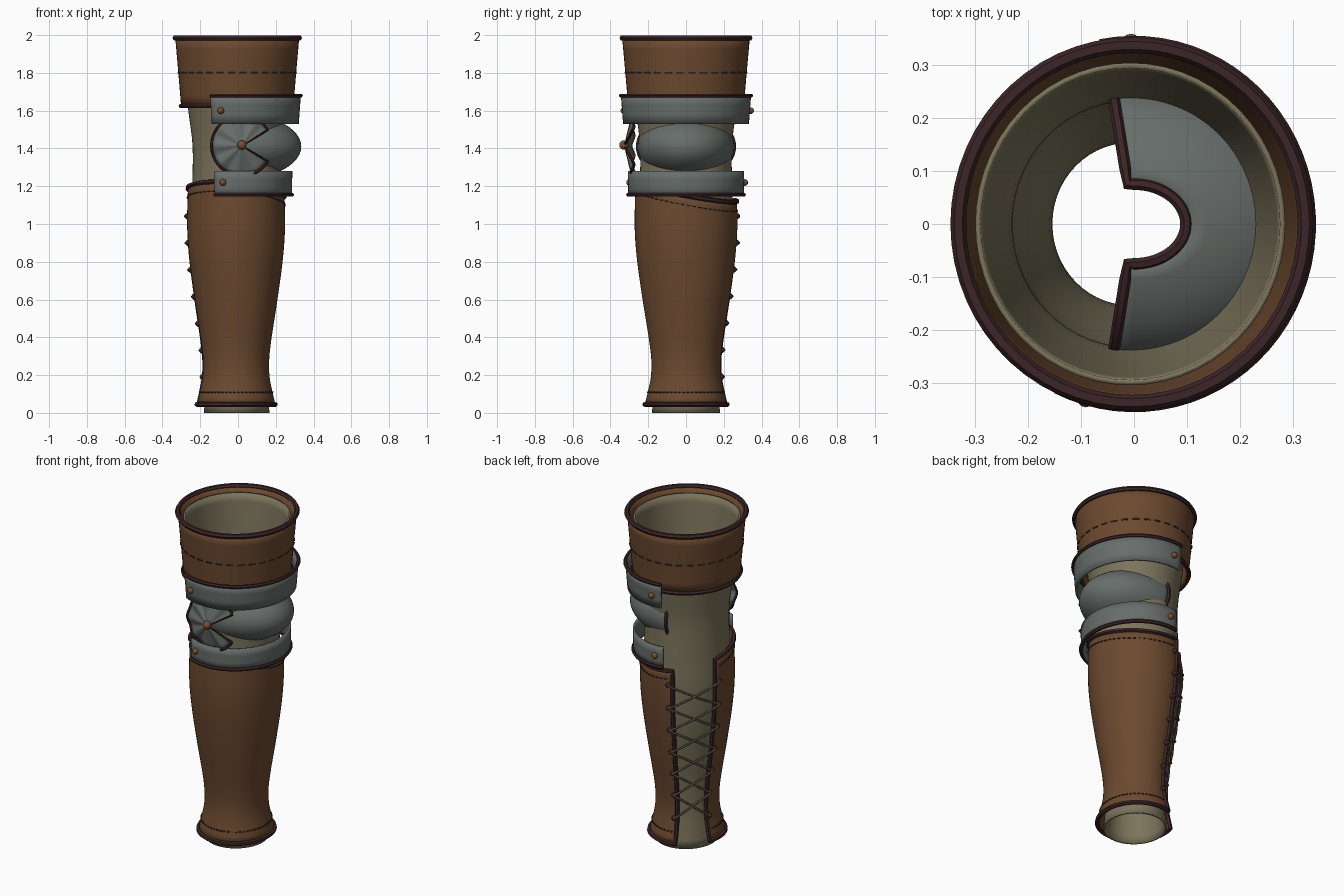
import bpy, bmesh, math
from math import sin, cos, radians, pi

if "Cube" in bpy.data.objects:
    bpy.data.objects.remove(bpy.data.objects["Cube"])


def material(name, rgb):
    m = bpy.data.materials.new(name)
    m.diffuse_color = (*rgb, 1)
    m.use_nodes = True
    m.node_tree.nodes["Principled BSDF"].inputs["Base Color"].default_value = m.diffuse_color
    return m


LEATHER = material("brown leather", (0.15, 0.068, 0.029))
CLOTH = material("khaki cloth", (0.20, 0.175, 0.105))
STEEL = material("grey steel", (0.135, 0.155, 0.145))
TRIM = material("dark maroon trim", (0.045, 0.018, 0.02))
RIVET = material("copper rivet", (0.19, 0.075, 0.032))
THREAD = material("dark thread", (0.04, 0.03, 0.022))
CORD = material("lace cord", (0.15, 0.13, 0.085))


def interp(prof, z):
    """Smooth radius lookup in a (z, r) profile."""
    n = len(prof)
    for i in range(n - 1):
        if z <= prof[i + 1][0] or i == n - 2:
            (z1, r1), (z2, r2) = prof[i], prof[i + 1]
            z0, r0 = prof[max(i - 1, 0)]
            z3, r3 = prof[min(i + 2, n - 1)]
            t, h = (z - z1) / (z2 - z1), z2 - z1
            m1, m2 = (r2 - r0) / (z2 - z0) * h, (r3 - r1) / (z3 - z1) * h
            return ((2*t**3 - 3*t*t + 1) * r1 + (t**3 - 2*t*t + t) * m1
                    + (3*t*t - 2*t**3) * r2 + (t**3 - t*t) * m2)


def ring(prof, a, z, cx, sy, out=0.0):
    """Point at angle a (degrees) on an oval turned surface."""
    r = interp(prof, z) + out
    return (cx + r * cos(radians(a)), r * sy * sin(radians(a)), z)


def finish(ob, mat):
    ob.data.materials.clear()
    ob.data.materials.append(mat)
    bpy.ops.object.select_all(action='DESELECT')
    ob.select_set(True)
    bpy.context.view_layer.objects.active = ob
    bpy.ops.object.shade_smooth_by_angle(angle=radians(40))


def sheet(name, f, nu, nv, mat, thick):
    """Grid surface f(u, v) given thickness inwards."""
    bm = bmesh.new()
    vs = [[bm.verts.new(f(i / nu, j / nv)) for j in range(nv + 1)] for i in range(nu + 1)]
    for i in range(nu):
        for j in range(nv):
            bm.faces.new((vs[i][j], vs[i+1][j], vs[i+1][j+1], vs[i][j+1]))
    bmesh.ops.remove_doubles(bm, verts=bm.verts, dist=1e-5)
    me = bpy.data.meshes.new(name)
    bm.to_mesh(me)
    bm.free()
    ob = bpy.data.objects.new(name, me)
    bpy.context.collection.objects.link(ob)
    finish(ob, mat)
    s = ob.modifiers.new("thickness", 'SOLIDIFY')
    s.thickness, s.offset = thick, -1
    return ob


def tubes(name, paths, rad, mat, closed=False):
    """Round cords along one or more point paths."""
    cu = bpy.data.curves.new(name, 'CURVE')
    cu.dimensions, cu.bevel_depth, cu.bevel_resolution = '3D', rad, 1
    cu.use_fill_caps = True
    for pts in paths:
        sp = cu.splines.new('POLY')
        sp.points.add(len(pts) - 1)
        for p, co in zip(sp.points, pts):
            p.co = (*co, 1)
        sp.use_cyclic_u = closed
    tmp = bpy.data.objects.new(name + "_path", cu)
    bpy.context.collection.objects.link(tmp)
    bpy.context.view_layer.update()
    me = bpy.data.meshes.new_from_object(tmp.evaluated_get(bpy.context.evaluated_depsgraph_get()))
    bpy.data.objects.remove(tmp)
    ob = bpy.data.objects.new(name, me)
    bpy.context.collection.objects.link(ob)
    finish(ob, mat)


def ball(name, loc, r, mat):
    bpy.ops.mesh.primitive_uv_sphere_add(segments=12, ring_count=8, radius=r, location=loc)
    ob = bpy.context.object
    ob.name = name
    finish(ob, mat)


def border(f, nu, nv):
    """Points around the edge of a sheet."""
    return ([f(i / nu, 0) for i in range(nu)] + [f(1, j / nv) for j in range(nv)]
            + [f(1 - i / nu, 1) for i in range(nu)] + [f(0, 1 - j / nv) for j in range(nv)])


def stitches(name, f, n, a0, a1):
    """Dashes along f(angle)."""
    step = (a1 - a0) / n
    tubes(name, [[f(a0 + step * (i + k)) for k in (0.2, 0.5, 0.8)] for i in range(n)], 0.004, THREAD)


# Inner cloth sleeve
SLEEVE = [(0, .174), (.1, .164), (.22, .157), (.4, .168), (.6, .198), (.8, .228), (1.0, .24),
          (1.2, .235), (1.42, .234), (1.6, .256), (1.96, .293)]
sheet("inner_sleeve", lambda u, v: ring(SLEEVE, 360 * u, 1.96 * v, -.007, 1.04), 56, 40, CLOTH, .01)

# Forearm leather, open at the back left, with a tilted top edge
ARM = [(.045, .208), (.1, .195), (.2, .176), (.32, .178), (.6, .219), (.8, .246), (.95, .258),
       (1.1, .258), (1.3, .25)]
A0, A1 = -198, 108


def arm(a, z, out=0.0):
    return ring(ARM, a, z, -.01, 1.05, out)


def arm_top(a):
    return 1.17 - .02 * cos(radians(a)) - .05 * sin(radians(a))


def arm_sheet(u, v):
    a = A0 + (A1 - A0) * u
    return arm(a, .045 + (arm_top(a) - .045) * v)


sheet("forearm_leather", arm_sheet, 56, 30, LEATHER, .012)
tubes("forearm_trim", [border(arm_sheet, 56, 30)], .013, TRIM, True)
stitches("wrist_stitching", lambda a: arm(a, .11, .001), 46, A0 + 6, A1 - 6)
stitches("forearm_top_stitching", lambda a: arm(a, arm_top(a) - .05, .001), 46, A0 + 6, A1 - 6)

# Criss-cross lacing over the opening
rows = [.19 + .142 * i for i in range(7)]
for z in rows:
    for a in (A1 - 5, A0 + 5):
        ball("lace_eyelet", arm(a, z, .006), .015, TRIM)
laces = []
for z1, z2 in zip(rows, rows[1:]):
    for s in (0, 1):
        za, zb = (z1, z2) if s else (z2, z1)
        laces.append([arm(A1 - 5 + 64 * t, za + (zb - za) * t, .016 + .004 * s - .02 * sin(pi * t))
                      for t in (0, .2, .4, .6, .8, 1)])
tubes("laces", laces, .006, CORD)

# Upper arm cuff
CUFF = [(1.62, .297), (1.8, .312), (1.985, .328)]


def cuff(a, z, out=0.0):
    return ring(CUFF, a, z, -.004, 1.03, out)


sheet("upper_cuff", lambda u, v: cuff(360 * u, 1.62 + .365 * v), 56, 6, LEATHER, .012)
for nm, z, r in (("cuff_top_trim", 1.985, .015), ("cuff_bottom_trim", 1.625, .013)):
    tubes(nm, [[cuff(i * 6, z) for i in range(60)]], r, TRIM, True)
stitches("cuff_stitching", lambda a: cuff(a, 1.8, .001), 32, 0, 360)

# Steel straps above and below the elbow
for nm, z0, z1, r0, r1, sy, zt, zr in (("upper_strap", 1.53, 1.68, .322, .333, 1.035, 1.68, 1.60),
                                       ("lower_strap", 1.15, 1.28, .286, .288, 1.07, 1.155, 1.22)):
    prof = [(z0, r0), (z1, r1)]
    sheet(nm, lambda u, v: ring(prof, -116 + 217 * u, z0 + (z1 - z0) * v, 0, sy), 44, 3, STEEL, .012)
    tubes(nm + "_trim", [[ring(prof, -116 + 217 * i / 44, zt, 0, sy) for i in range(45)]], .011, TRIM)
    for a in (-106, 91):
        ball(nm + "_rivet", ring(prof, a, zr, 0, sy, .003), .018, RIVET)


# Domed elbow cup, narrowing to a small opening above and below
def cup(u, v):
    a, t = radians(-97 + 194 * u), radians(-73 + 146 * v)
    return (.335 * cos(t) * cos(a), .257 * cos(t) * sin(a), 1.41 + .175 * sin(t))


sheet("elbow_cup", cup, 32, 20, STEEL, .008)
tubes("elbow_cup_trim", [border(cup, 32, 20)], .011, TRIM, True)


# Fluted round fan plate with a notch on its outer side
def fan(u, v):
    a = radians(329 - 298 * u)
    r = .16 * v
    y = -.328 + .045 * v + .008 * v * cos(9 * a)
    return (.02 + r * cos(a), y, 1.415 + r * sin(a))


sheet("elbow_fan", fan, 72, 6, STEEL, .006)
rim = [fan(0, .02)] + [fan(i / 72, 1) for i in range(73)]
tubes("elbow_fan_trim", [rim], .008, TRIM, True)
ball("elbow_fan_rivet", (.02, -.328, 1.418), .025, RIVET)
